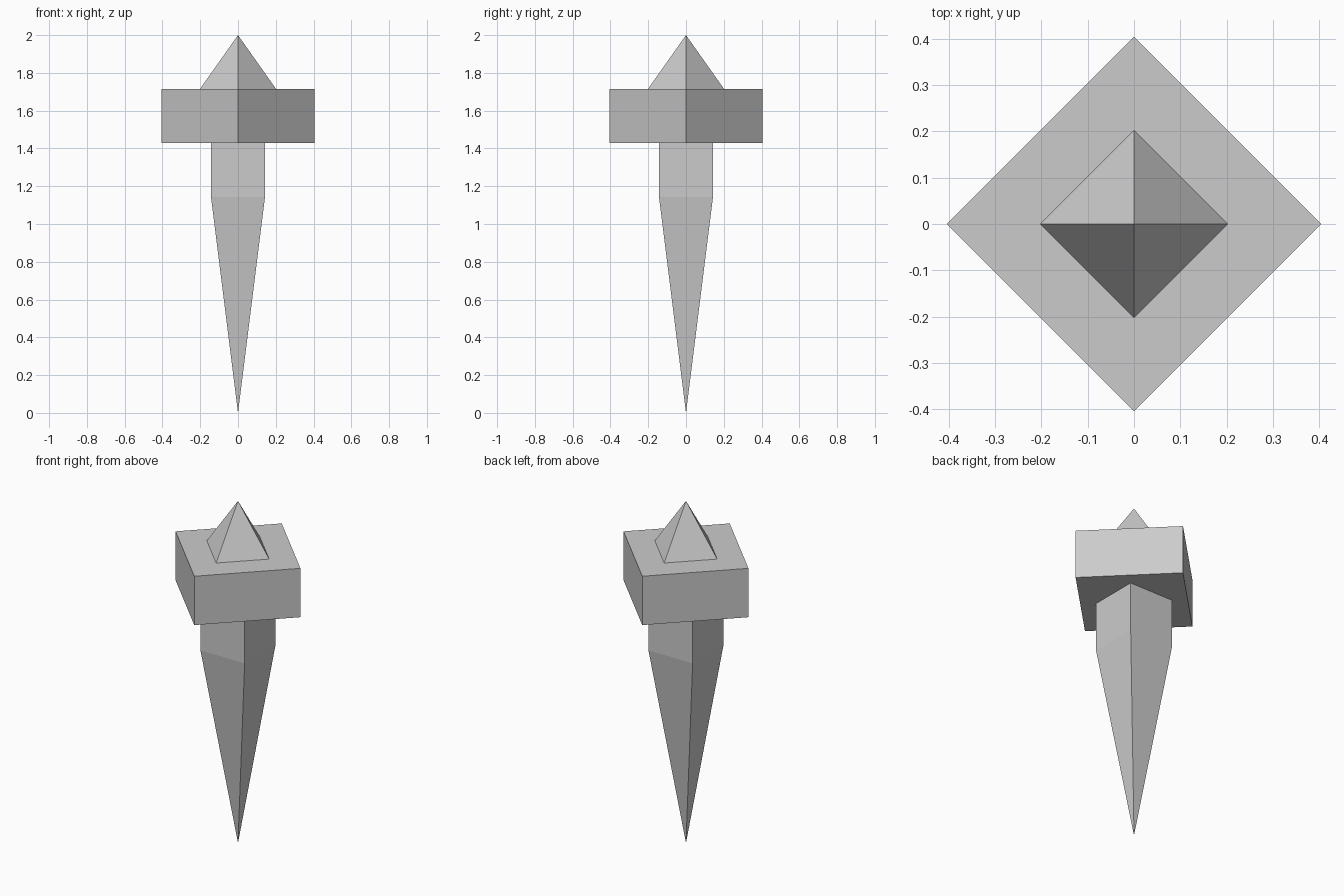
import bpy
from math import pi, sqrt

if "Cube" in bpy.data.objects:
    bpy.data.objects.remove(bpy.data.objects["Cube"])

U = 2 / 7            # the model is seven equal steps tall
DIAG = sqrt(2)       # square side -> corner distance is side / 2 * DIAG


def four_sided(name, levels, turn=0.0):
    """Square solid through (z, corner radius) levels; radius 0 closes to a point."""
    from math import cos, sin
    verts, rings = [], []
    for z, r in levels:
        ring = []
        for i in range(1 if r == 0 else 4):
            a = turn + i * pi / 2
            ring.append(len(verts))
            verts.append((r * cos(a), r * sin(a), z))
        rings.append(ring)
    faces = []
    for lo, hi in zip(rings, rings[1:]):
        for i in range(4):
            j = (i + 1) % 4
            if len(lo) == 1:
                faces.append((lo[0], hi[j], hi[i]))
            elif len(hi) == 1:
                faces.append((lo[i], lo[j], hi[0]))
            else:
                faces.append((lo[i], lo[j], hi[j], hi[i]))
    if len(rings[0]) == 4:
        faces.append(rings[0][::-1])
    if len(rings[-1]) == 4:
        faces.append(rings[-1])
    mesh = bpy.data.meshes.new(name)
    mesh.from_pydata(verts, [], faces)
    mesh.update()
    obj = bpy.data.objects.new(name, mesh)
    bpy.context.collection.objects.link(obj)
    return obj


# Axis-aligned stake: sharp tip, taper, then a short straight shaft
half = U / 2 * DIAG
four_sided("spike_shaft", [(0, 0), (4 * U, half), (5 * U, half)], turn=pi / 4)

# Square slab turned to a diamond
four_sided("head_block", [(5 * U, U * DIAG), (6 * U, U * DIAG)])

# Pyramid on top, lined up with the slab
four_sided("top_pyramid", [(6 * U, half), (7 * U, 0)])
